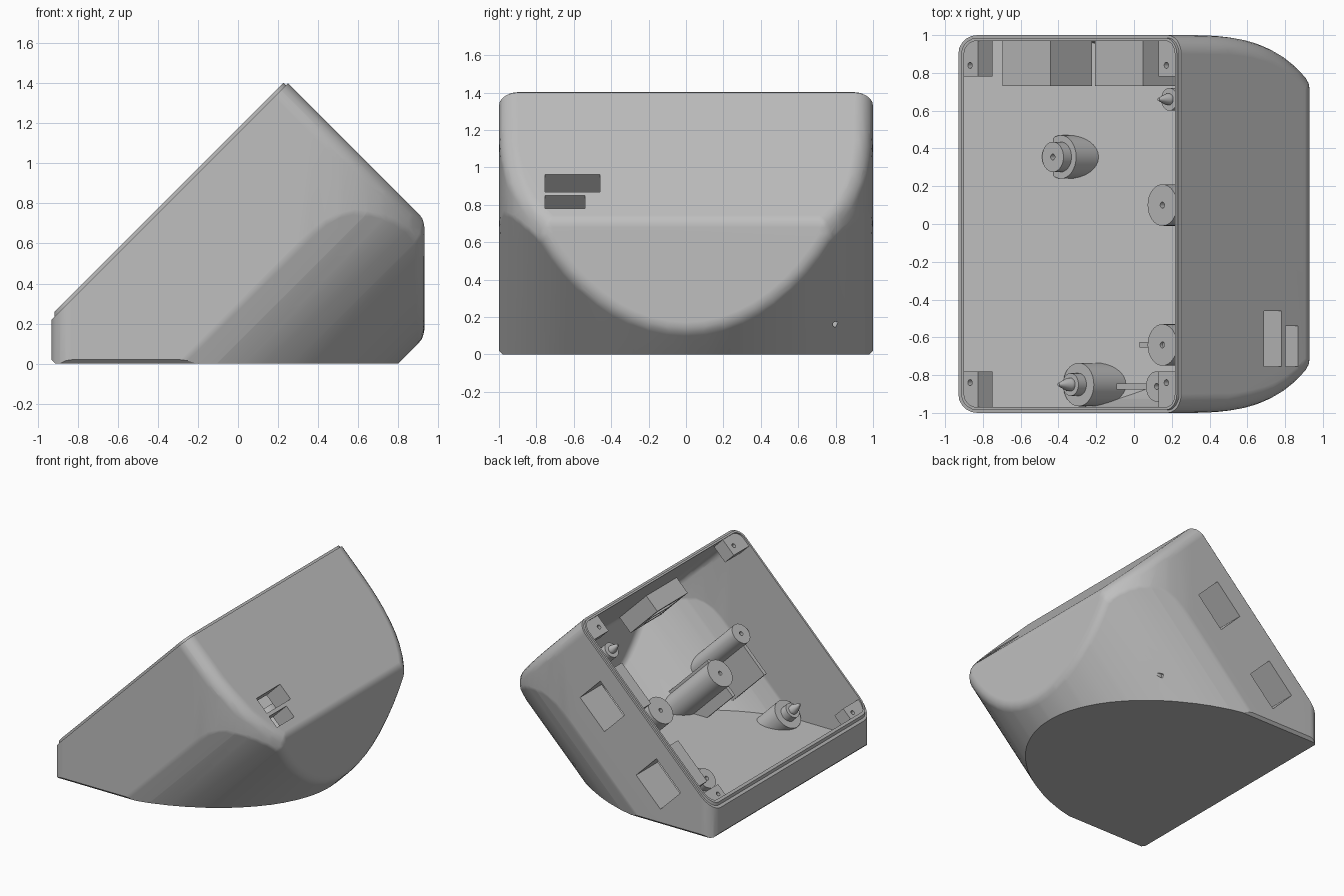
import bpy, bmesh, math
from mathutils import Vector, Matrix
from mathutils.geometry import points_in_planes

if "Cube" in bpy.data.objects:
    bpy.data.objects.remove(bpy.data.objects["Cube"], do_unlink=True)

grey = bpy.data.materials.new("plain_grey")
GREY = (0.52, 0.52, 0.52, 1)
grey.use_nodes = True
grey.diffuse_color = GREY
for node in grey.node_tree.nodes:
    if node.type == 'BSDF_PRINCIPLED':
        node.inputs["Base Color"].default_value = GREY

# Tilted frame: u runs up the open face, w points out of it
TILT = Matrix.Rotation(math.radians(-45), 4, 'Y')
U, W, Y = TILT @ Vector((1, 0, 0)), TILT @ Vector((0, 0, 1)), Vector((0, 1, 0))
ROUND, WALL, RIM = 0.1, 0.03, 1.15


def make(name, bm):
    bmesh.ops.recalc_face_normals(bm, faces=bm.faces)
    mesh = bpy.data.meshes.new(name)
    bm.to_mesh(mesh)
    bm.free()
    mesh.materials.append(grey)
    ob = bpy.data.objects.new(name, mesh)
    bpy.context.collection.objects.link(ob)
    return ob


def activate(ob):
    bpy.ops.object.select_all(action='DESELECT')
    ob.select_set(True)
    bpy.context.view_layer.objects.active = ob


def boolean(ob, other, operation, keep=False):
    activate(ob)
    mod = ob.modifiers.new("cut", 'BOOLEAN')
    mod.operation, mod.solver, mod.object = operation, 'EXACT', other
    bpy.ops.object.modifier_apply(modifier=mod.name)
    if not keep:
        bpy.data.objects.remove(other, do_unlink=True)


def finish(ob):
    bm = bmesh.new()
    bm.from_mesh(ob.data)
    bmesh.ops.remove_doubles(bm, verts=bm.verts, dist=0.0001)
    bmesh.ops.dissolve_limit(bm, angle_limit=math.radians(0.4),
                             verts=bm.verts, edges=bm.edges)
    bm.to_mesh(ob.data)
    bm.free()
    activate(ob)
    bpy.ops.object.shade_smooth_by_angle(angle=math.radians(30))
    mod = ob.modifiers.new("flat_shading", 'WEIGHTED_NORMAL')
    mod.keep_sharp = True


def hull(points):
    bm = bmesh.new()
    for p in points:
        bm.verts.new(p)
    res = bmesh.ops.convex_hull(bm, input=bm.verts)
    loose = {g for key in ("geom_interior", "geom_unused") for g in res[key]
             if isinstance(g, bmesh.types.BMVert)}
    loose |= {v for v in bm.verts if not v.link_faces}
    bmesh.ops.delete(bm, geom=list(loose), context='VERTS')
    return bm


def clip(points, normal, dist):
    """Keep the part of a convex solid where normal . p <= dist."""
    bm = hull(points)
    n = Vector(normal)
    bmesh.ops.bisect_plane(bm, geom=bm.verts[:] + bm.edges[:] + bm.faces[:], dist=1e-5,
                           plane_co=n * (dist / n.length_squared), plane_no=n, clear_outer=True)
    pts = [v.co.copy() for v in bm.verts]
    bm.free()
    return pts


# Planes that bound the body: walls, slope, curved plan, curved underside
planes = [((-1, 0, 0), 0.93), ((1, 0, 0), 0.93), ((1, 0, 1), 1.65), ((0, 1, 0), 1),
          ((0, -1, 0), 1), ((0, 0, -1), 0.5), ((-1, 0, 1), 1.8)]


def curved_wall(curve, lean):
    for (a, ya), (b, yb) in zip(curve, curve[1:]):
        na, ny = ya - yb, b - a
        for side in (-1, 1):
            planes.append(((na, side * ny, -lean * na), na * a + ny * ya))


plan = [0.3 + 0.07 * i for i in range(11)]
curved_wall([(x, math.sqrt(1 - (x - 0.25) ** 3 / 0.72)) for x in plan], 0)
arc = [math.sin(math.pi / 2 * i / 14) for i in range(1, 15)]
curved_wall([(1.15 * t - 0.35, math.sqrt(max(0, 1 - t ** 1.6))) for t in arc], 1)

core_planes = []
for normal, dist in planes:
    n = Vector(normal)
    unit = n.normalized()
    core_planes.append((unit.x, unit.y, unit.z, ROUND - dist / n.length))
core = [Vector(p) for p in points_in_planes(core_planes, 1e-8, 1e-5)[0]]

ball = bmesh.new()
bmesh.ops.create_icosphere(ball, subdivisions=3, radius=1)
directions = [v.co.copy() for v in ball.verts]
ball.free()


def rounded(name, inset, cuts):
    """Rounded body, shrunk evenly by inset and trimmed by planes."""
    pts = [p + d * (ROUND - inset) for p in core for d in directions]
    for normal, dist in cuts:
        pts = clip(pts, normal, dist)
    return make(name, hull(pts))


def box(name, u, y, w):
    """Box in the tilted frame from three (low, high) ranges."""
    bm = bmesh.new()
    bmesh.ops.create_cube(bm, size=1)
    spans = (u, y, w)
    for v in bm.verts:
        v.co = TILT @ Vector([s[0] + (c + 0.5) * (s[1] - s[0]) for s, c in zip(spans, v.co)])
    return make(name, bm)


def lathe(name, tip, profile, axis=-W, e1=U, e2=Y):
    """Turned part: profile is (radius, distance from tip)."""
    bm = bmesh.new()
    rings = []
    for r, d in profile:
        angles = [2 * math.pi * i / 32 for i in range(32)]
        rings.append([bm.verts.new(Vector(tip) + axis * d + (e1 * math.cos(a) + e2 * math.sin(a)) * r)
                      for a in angles])
    for a, b in zip(rings, rings[1:]):
        for i in range(32):
            bm.faces.new((a[i - 1], a[i], b[i], b[i - 1]))
    bm.faces.new(rings[0])
    bm.faces.new(rings[-1])
    return make(name, bm)


# Hollow shell with raised lip
shell = rounded("shell", 0, [((0, 0, -1), 0), ((-1, 0, 1), RIM), ((-1, 0, -1), 0.91),
                             ((0, 1, -1), 0.98), ((0, -1, -1), 0.98)])
lip = rounded("lip", 0.015, [((-1, 0, 1), RIM + 0.025), ((1, 0, -1), 0.02 - RIM)])
boolean(shell, lip, 'UNION')
boolean(shell, rounded("cavity", WALL, [((0, 0, -1), -WALL)]), 'DIFFERENCE')

# Volume that trims the inner parts just inside the wall
inside = rounded("inside", 0.015, [((0, 0, -1), -0.015), ((-1, 0, 1), RIM + 0.01)])
inside.hide_render = True


def fit(ob):
    boolean(ob, inside, 'INTERSECT', keep=True)
    finish(ob)


# Side windows with inner frames
for name, u, w in (("upper", 0.587, 0.544), ("lower", -0.1, 0.55)):
    hole_u, hole_w = (u - 0.15, u + 0.15), (w - 0.125, w + 0.125)
    boolean(shell, box("cutter", hole_u, (0.9, 1.1), hole_w), 'DIFFERENCE')
    frame = box(name + "_window_frame", (u - 0.18, u + 0.18), (0.73, 0.985), (w - 0.155, w + 0.155))
    boolean(frame, box("cutter", hole_u, (0.6, 1.1), hole_w), 'DIFFERENCE')
    fit(frame)

# Slots in the slope with a block behind them
slot_block = box("slot_block", (1.0, 1.15), (-0.8, -0.42), (-0.1, 0.23))
for y, w in (((-0.755, -0.46), (0.062, 0.192)), ((-0.755, -0.54), (-0.062, 0.034))):
    for ob in (shell, slot_block):
        boolean(ob, box("cutter", (0.9, 1.3), y, w), 'DIFFERENCE')
fit(slot_block)

# Small round hole low on the curved side
boolean(shell, lathe("cutter", (1, 0.8, 0.16), [(0.015, 0), (0.015, 0.6)],
                     Vector((-1, 0, 0)), Y, Vector((0, 0, 1))), 'DIFFERENCE')
finish(shell)

# Corner screw tabs
for side, y in (("left", 0.84), ("right", -0.84)):
    for end, u, span in (("low", -0.41, (-0.52, -0.35)), ("high", 1.06, (1.0, 1.17))):
        ys = (0.78, 1) if y > 0 else (-1, -0.78)
        tab = box(f"{end}_{side}_tab", span, ys, (0.71, 0.818))
        tip = U * u + W * 0.9 + Y * y
        boolean(tab, lathe("cutter", tip, [(0.016, 0), (0.016, 0.16)]), 'DIFFERENCE')
        fit(tab)


# Screw posts: bored, standing square to the open face
def bored(radius, *steps):
    return [(0.016, 0.1), (0.016, 0), (radius, 0), *steps]


fit(lathe("floor_post", (-0.43, 0.355, 0.11), bored(0.08, (0.08, 0.06), (0.115, 0.06), (0.115, 0.6))))
fit(lathe("middle_post", (0.15, 0.1, 0.393), bored(0.11, (0.11, 0.9))))
fit(lathe("side_post", (0.15, -0.64, 0.403), bored(0.11, (0.11, 0.9))))
fit(lathe("tall_post", (0.12, -0.86, 0.64), bored(0.08, (0.08, 1.1))))

# Pointed pegs
fit(lathe("floor_peg", (-0.4, -0.85, 0.225), [(0.008, 0), (0.035, 0.07), (0.035, 0.09), (0.06, 0.09),
                                              (0.06, 0.15), (0.115, 0.15), (0.115, 0.7)]))
fit(lathe("upper_peg", (0.13, 0.66, 1.13), [(0.008, 0), (0.03, 0.06), (0.03, 0.08), (0.06, 0.08),
                                            (0.06, 1.2)]))

# Thin support fins under the side posts
for name, y, w in (("side_fin", -0.64, 0.16), ("tall_fin", -0.86, 0.33)):
    fit(box(name, (0.2, 0.52), (y - 0.015, y + 0.015), (-0.8, w)))

bpy.data.objects.remove(inside, do_unlink=True)
